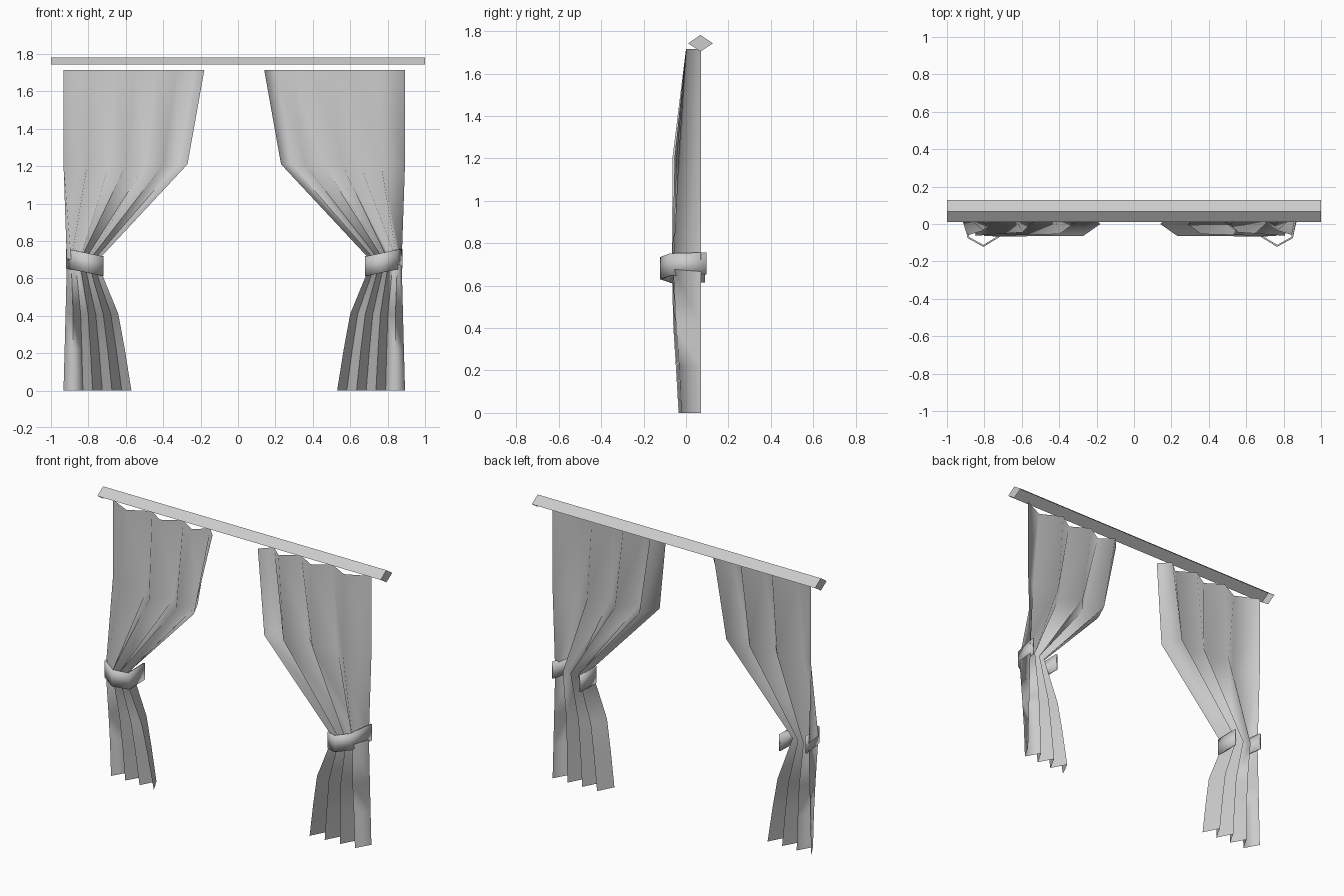
import bpy

if "Cube" in bpy.data.objects:
    bpy.data.objects.remove(bpy.data.objects["Cube"])

AXIS = -0.02  # mirror plane between the two curtains


def make(name, verts, faces, flip=False, smooth=None):
    if flip:
        verts = [(2 * AXIS - x, y, z) for x, y, z in verts]
        faces = [tuple(reversed(f)) for f in faces]
    me = bpy.data.meshes.new(name)
    me.from_pydata(verts, [], faces)
    ob = bpy.data.objects.new(name, me)
    bpy.context.collection.objects.link(ob)
    if smooth:
        bpy.ops.object.select_all(action='DESELECT')
        ob.select_set(True)
        bpy.context.view_layer.objects.active = ob
        bpy.ops.object.shade_smooth_by_angle(angle=smooth)
    return ob


def grid_faces(rows, cols):
    return [(r * cols + c, (r + 1) * cols + c, (r + 1) * cols + c + 1, r * cols + c + 1)
            for r in range(rows - 1) for c in range(cols - 1)]


def lerp(a, b, t):
    return a + (b - a) * t


# Curtain rows: z, inner x, outer x, (front y inner, outer), (back y inner, outer)
ROWS = [
    (1.715, 0.14, 0.893, (0.0, 0.0), (0.07, 0.07)),
    (1.21, 0.23, 0.893, (-0.063, -0.03), (0.06, 0.07)),
    (0.69, 0.715, 0.875, (-0.067, -0.06), (0.03, 0.07)),
    (0.41, 0.60, 0.882, (-0.06, -0.045), (0.045, 0.07)),
    (0.22, 0.565, 0.887, (-0.048, -0.03), (0.055, 0.07)),
    (0.0, 0.53, 0.893, (-0.035, -0.02), (0.065, 0.07)),
]
# Uneven pleat spacing at the heading, even below
TOP_T = [0, 0.087, 0.193, 0.34, 0.493, 0.633, 0.807, 1]
COLS = len(TOP_T)

curtain = []
for r, (z, xi, xo, front, back) in enumerate(ROWS):
    for c in range(COLS):
        even = c / (COLS - 1)
        t = TOP_T[c] if r < 2 else even
        y = lerp(*(back if c % 2 else front), even)
        curtain.append((lerp(xi, xo, t), y, z))

# Tieback path: x, y, bottom z
TIE = [(0.68, 0.09, 0.615), (0.68, -0.07, 0.612), (0.765, -0.122, 0.63),
       (0.85, -0.075, 0.647), (0.88, 0.095, 0.652)]
tie = [(x, y, z + h) for h in (0.105, 0.0) for x, y, z in TIE]

for side, flip in (("right", False), ("left", True)):
    make(side + "_curtain", curtain, grid_faces(len(ROWS), COLS), flip, 2.2)
    band = make(side + "_tieback", tie, grid_faces(2, len(TIE)), flip, 1.06)
    solid = band.modifiers.new("thickness", 'SOLIDIFY')
    solid.thickness = 0.01
    solid.offset = -1

# Rail: open-bottomed ridge with diamond end caps
DIAMOND = [(0.01, 1.742), (0.068, 1.782), (0.127, 1.742), (0.068, 1.704)]
rail = [(x, y, z) for x in (-1, 1) for y, z in DIAMOND]
make("curtain_rail", rail, [(0, 4, 5, 1), (1, 5, 6, 2), (0, 1, 2, 3), (7, 6, 5, 4)])
